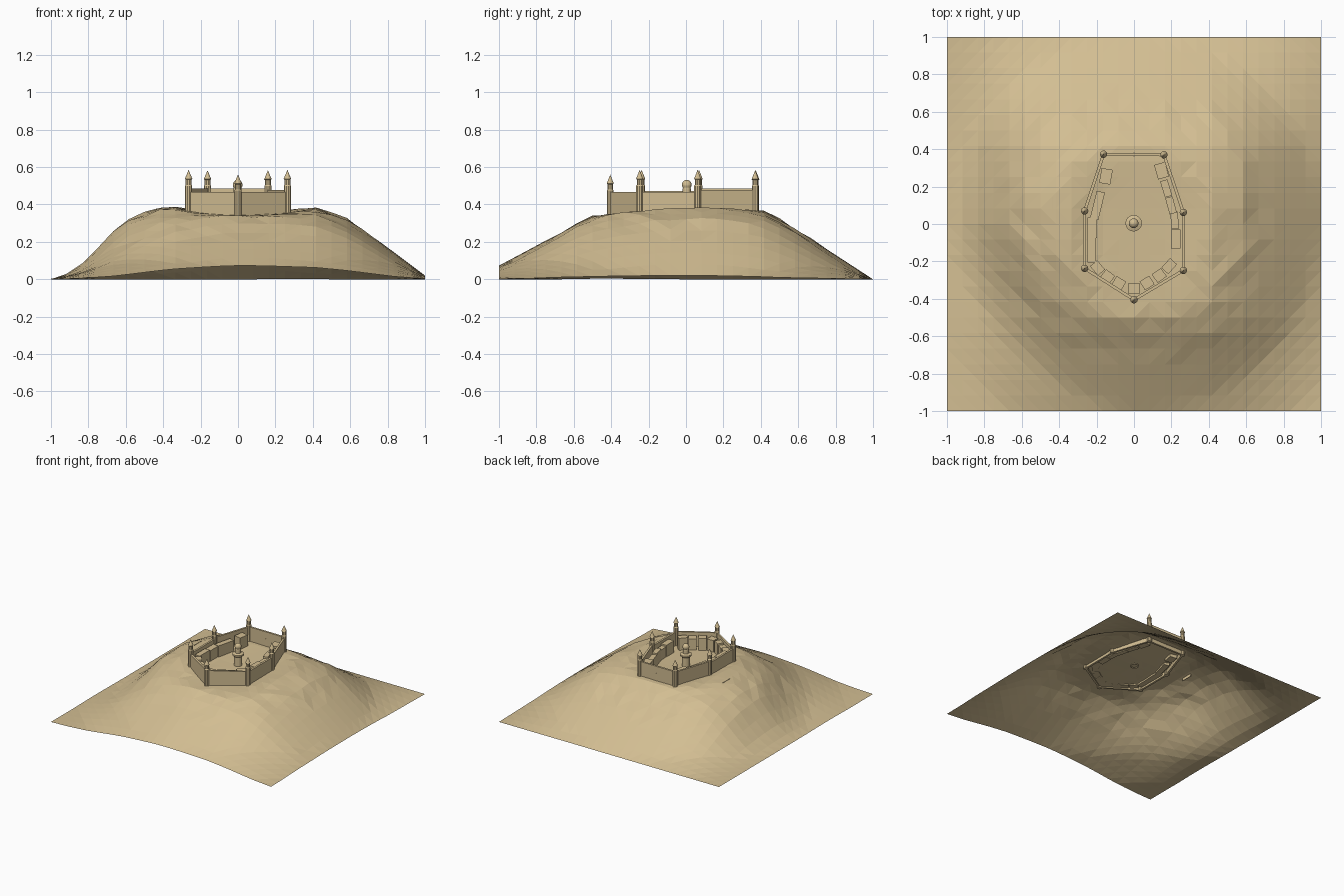
import bpy, bmesh, math, random
from mathutils import Matrix, Vector

if "Cube" in bpy.data.objects:
    bpy.data.objects.remove(bpy.data.objects["Cube"])

random.seed(4)
sand = bpy.data.materials.new("sandstone")
sand.diffuse_color = (0.65, 0.515, 0.29, 1)
sand.use_nodes = True
sand.node_tree.nodes["Principled BSDF"].inputs["Base Color"].default_value = sand.diffuse_color


def add_object(name, bm):
    bmesh.ops.recalc_face_normals(bm, faces=bm.faces)
    me = bpy.data.meshes.new(name)
    bm.to_mesh(me)
    bm.free()
    me.materials.append(sand)
    ob = bpy.data.objects.new(name, me)
    bpy.context.collection.objects.link(ob)
    return ob


def box(name, x, y, sx, sy, z0, z1, angle=0):
    bm = bmesh.new()
    m = (Matrix.Translation((x, y, (z0 + z1) / 2)) @ Matrix.Rotation(angle, 4, 'Z')
         @ Matrix.Diagonal((sx, sy, z1 - z0, 1)))
    bmesh.ops.create_cube(bm, size=1, matrix=m)
    return add_object(name, bm)


def lathe(name, x, y, profile, sides):
    # revolve (radius, z) points around a vertical axis
    bm = bmesh.new()
    rings = []
    for r, z in profile:
        if r == 0:
            rings.append([bm.verts.new((x, y, z))] * sides)
        else:
            rings.append([bm.verts.new((x + r * math.cos(2 * math.pi * i / sides),
                                        y + r * math.sin(2 * math.pi * i / sides), z))
                          for i in range(sides)])
    for a, b in zip(rings, rings[1:]):
        for i in range(sides):
            j = (i + 1) % sides
            bm.faces.new(list(dict.fromkeys((a[i], a[j], b[j], b[i]))))
    return add_object(name, bm)


# hill: four side profiles (distance, height)
LEFT = [(0, .352), (.22, .355), (.32, .387), (.45, .378), (.62, .3), (.7, .225),
        (.8, .11), (.9, .035), (1, 0)]
RIGHT = [(0, .352), (.26, .356), (.43, .383), (.6, .315), (.8, .17), (1, .02), (1.12, 0)]
FRONT = [(0, .352), (.4, .343), (.54, .333), (.62, .28), (.78, .19), (1, .073), (1.3, 0)]
BACK = [(0, .352), (.35, .37), (.43, .365), (.6, .26), (.8, .13), (1, 0)]


def sample(profile, r):
    for (r0, z0), (r1, z1) in zip(profile, profile[1:]):
        if r <= r1:
            return z0 + (z1 - z0) * (r - r0) / (r1 - r0)
    return 0


def height(x, y):
    # mix of a round blend and a product of the side profiles, which fills the corners
    r = math.hypot(x, y)
    if r < 1e-6:
        return .352
    side, end = (RIGHT if x > 0 else LEFT), (BACK if y > 0 else FRONT)
    w = (x / r) ** 2
    # the front left slope is hollowed, the others are fuller
    hollow = max(0, 2 * x * y / r ** 2) if x < 0 and y < 0 else 0
    reach = r * (1 + .1 * hollow) if r > .45 else r
    round_z = w * sample(side, reach) + (1 - w) * sample(end, reach)
    square_z = min(sample(side, abs(x)) * sample(end, abs(y)) / .352, .39)
    mix = .5 - .2 * hollow
    return (1 - mix) * round_z + mix * square_z


bm = bmesh.new()
bmesh.ops.create_grid(bm, x_segments=24, y_segments=24, size=1)
for v in bm.verts:
    v.co.z = height(v.co.x, v.co.y)
    if .45 < v.co.xy.length < .72:
        v.co.z += random.uniform(-.007, .006)
bmesh.ops.triangulate(bm, faces=bm.faces)
hill = add_object("hill", bm)
# keep the open surface facing up
if hill.data.polygons[0].normal.z < 0:
    hill.data.flip_normals()

# corner towers: x, y, top of the roof
towers = [(0, -.405, .56), (.264, -.248, .585), (.264, .062, .585), (.16, .37, .583),
          (-.163, .373, .583), (-.264, .07, .585), (-.264, -.237, .585)]
for x, y, top in towers:
    lathe("corner_tower", x, y, [(0, .335), (.019, .335), (.019, top - .085), (.016, top - .08),
                                 (.016, top - .052), (.02, top - .048), (0, top)], 10)

# curtain walls between neighbouring towers
tops = [.466, .466, .478, .486, .484, .472, .466]
for i, top in enumerate(tops):
    a, b = Vector(towers[i][:2]), Vector(towers[(i + 1) % 7][:2])
    d, mid = b - a, (a + b) / 2
    box("curtain_wall", mid.x, mid.y, d.length, .016, .337, top, math.atan2(d.y, d.x))

# narrow gate on the back wall
box("back_gate", 0, .372, .008, .02, .365, .43)

# central tower with a balcony and a round dome
dome = [(.026 * math.cos(math.radians(a)), .505 + .026 * math.sin(math.radians(a)))
        for a in range(-36, 90, 18)]
lathe("central_tower", -.002, .004, [(.03, .345), (.03, .425), (.044, .436), (.044, .448),
                                     (.022, .455), (.022, .48)] + dome + [(0, .531)], 16)

# houses lining the walls: x, y, width, depth, top, turn in degrees
houses = [(0, -.345, .06, .06, .44, 0), (.07, -.315, .06, .055, .445, 32), (.135, -.275, .06, .055, .44, 35),
          (.188, -.225, .07, .05, .45, 48), (.224, -.08, .05, .1, .45, 0), (.217, .02, .04, .09, .44, 4),
          (.198, .1, .04, .09, .455, 15), (.172, .19, .04, .09, .445, 17), (.147, .285, .06, .08, .455, 16),
          (-.15, .255, .06, .08, .46, -10), (-.195, .1, .045, .15, .45, -14), (-.224, -.02, .05, .11, .445, 0),
          (-.226, -.14, .045, .13, .45, 0), (-.195, -.235, .065, .05, .445, -50),
          (-.14, -.28, .06, .05, .435, -38), (-.08, -.315, .06, .05, .445, -32)]
for x, y, w, d, top, turn in houses:
    box("house", x, y, w, d, .345, top, math.radians(turn))

# thin stone slab on the left slope
box("slope_slab", -.435, .1, .004, .09, .355, .38)
